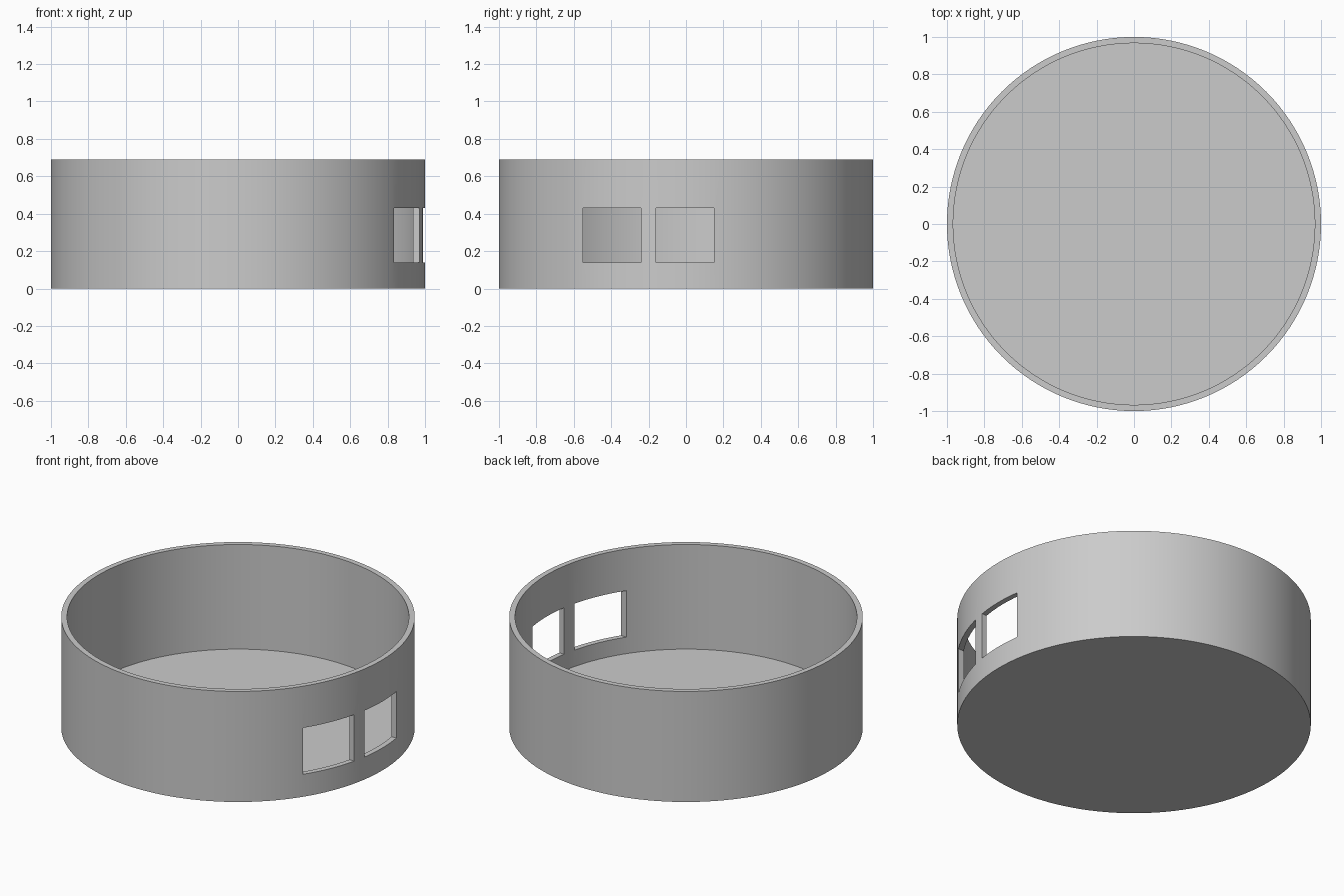
import bpy
import math

cube = bpy.data.objects.get("Cube")
if cube:
    bpy.data.objects.remove(cube, do_unlink=True)

HEIGHT, RADIUS, WALL, FLOOR, SIDES = 0.69, 1.0, 0.033, 0.037, 128

grey = bpy.data.materials.new("plain_grey")
grey.use_nodes = True
colour = (0.6, 0.6, 0.6, 1.0)
grey.diffuse_color = colour
grey.node_tree.nodes["Principled BSDF"].inputs["Base Color"].default_value = colour


def cylinder(name, radius, bottom, top):
    bpy.ops.mesh.primitive_cylinder_add(
        vertices=SIDES, radius=radius, depth=top - bottom,
        location=(0, 0, (bottom + top) / 2))
    bpy.context.object.name = name
    return bpy.context.object


def box(name, low, high):
    bpy.ops.mesh.primitive_cube_add(
        size=1, location=[(a + b) / 2 for a, b in zip(low, high)])
    bpy.context.object.name = name
    bpy.context.object.scale = [b - a for a, b in zip(low, high)]
    return bpy.context.object


def cut(target, cutter):
    bpy.context.view_layer.update()
    mod = target.modifiers.new("cut", "BOOLEAN")
    mod.operation = "DIFFERENCE"
    mod.solver = "EXACT"
    mod.object = cutter
    bpy.ops.object.select_all(action="DESELECT")
    target.select_set(True)
    bpy.context.view_layer.objects.active = target
    bpy.ops.object.modifier_apply(modifier=mod.name)
    bpy.data.objects.remove(cutter, do_unlink=True)


# Round open tray with a thin wall and floor
tray = cylinder("round_tray", RADIUS, 0, HEIGHT)
cut(tray, cylinder("hollow_cutter", RADIUS - WALL, FLOOR, HEIGHT + 0.2))

# Two square openings cut straight through one side
for y in (-0.55, -0.16):
    cut(tray, box("window_cutter", (0.5, y, 0.14), (1.2, y + 0.31, 0.43)))

# One colour, smooth walls with crisp rims
tray.data.materials.clear()
tray.data.materials.append(grey)
for face in tray.data.polygons:
    face.material_index = 0
tray.select_set(True)
bpy.context.view_layer.objects.active = tray
bpy.ops.object.shade_smooth_by_angle(angle=math.radians(30))
